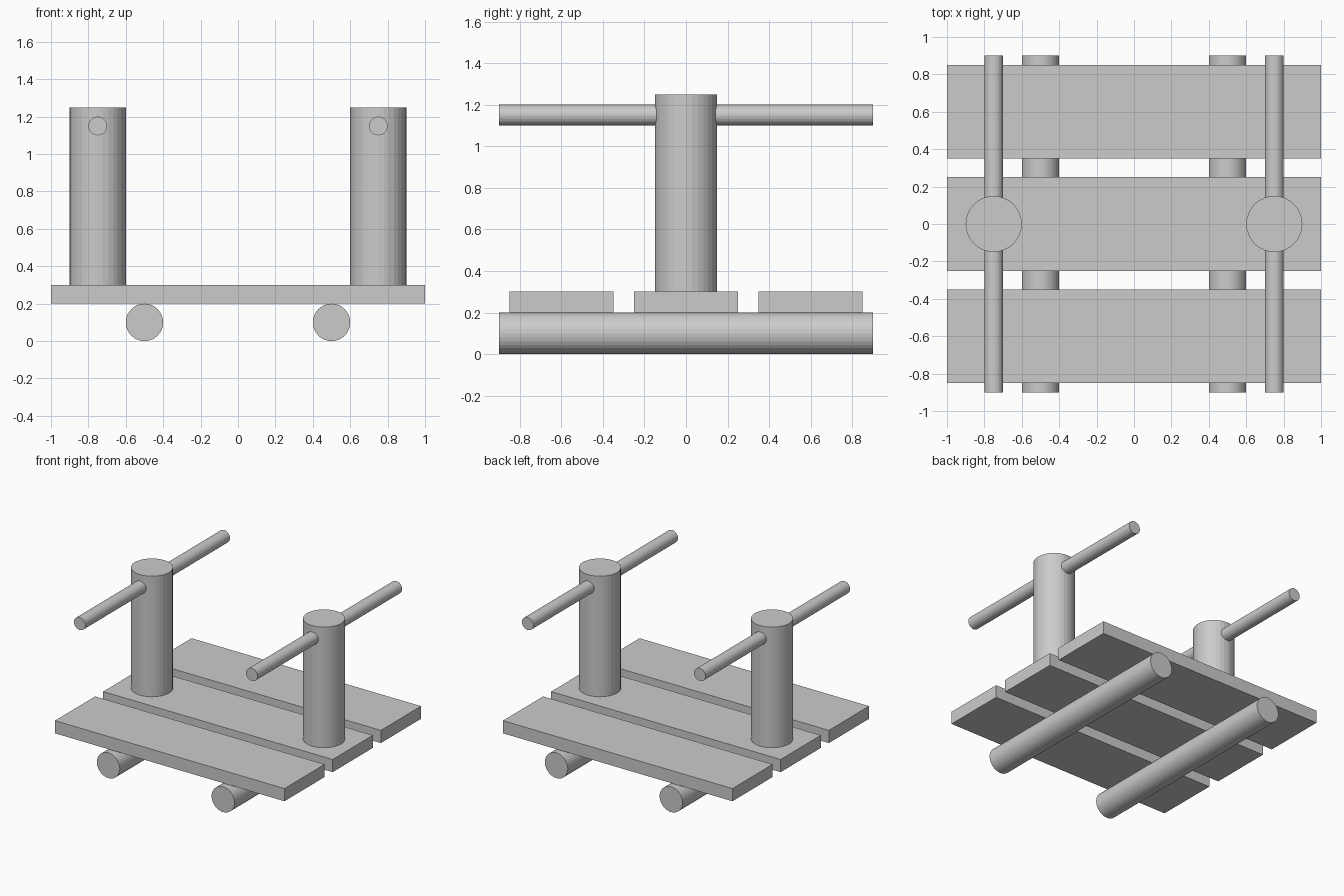
import bpy
from math import pi

if "Cube" in bpy.data.objects:
    bpy.data.objects.remove(bpy.data.objects["Cube"])


def box(name, loc, size):
    bpy.ops.mesh.primitive_cube_add(size=1, location=loc)
    ob = bpy.context.object
    ob.name = name
    ob.scale = size
    bpy.ops.object.transform_apply(location=False, rotation=False, scale=True)


def cylinder(name, loc, radius, length, along_y=False):
    rot = (pi / 2, 0, 0) if along_y else (0, 0, 0)
    bpy.ops.mesh.primitive_cylinder_add(vertices=32, radius=radius, depth=length,
                                        location=loc, rotation=rot)
    bpy.context.object.name = name


# Deck of three planks
for name, y in (("front", -0.6), ("middle", 0), ("back", 0.6)):
    box(name + "_plank", (0, y, 0.25), (2, 0.5, 0.1))

for name, s in (("left", -1), ("right", 1)):
    # Log rollers under the deck
    cylinder(name + "_roller", (0.5 * s, 0, 0.1), 0.1, 1.8, along_y=True)
    # Upright posts on the middle plank
    cylinder(name + "_post", (0.75 * s, 0, 0.775), 0.15, 0.95)
    # Crossbars through the post tops
    cylinder(name + "_crossbar", (0.75 * s, 0, 1.15), 0.05, 1.8, along_y=True)
